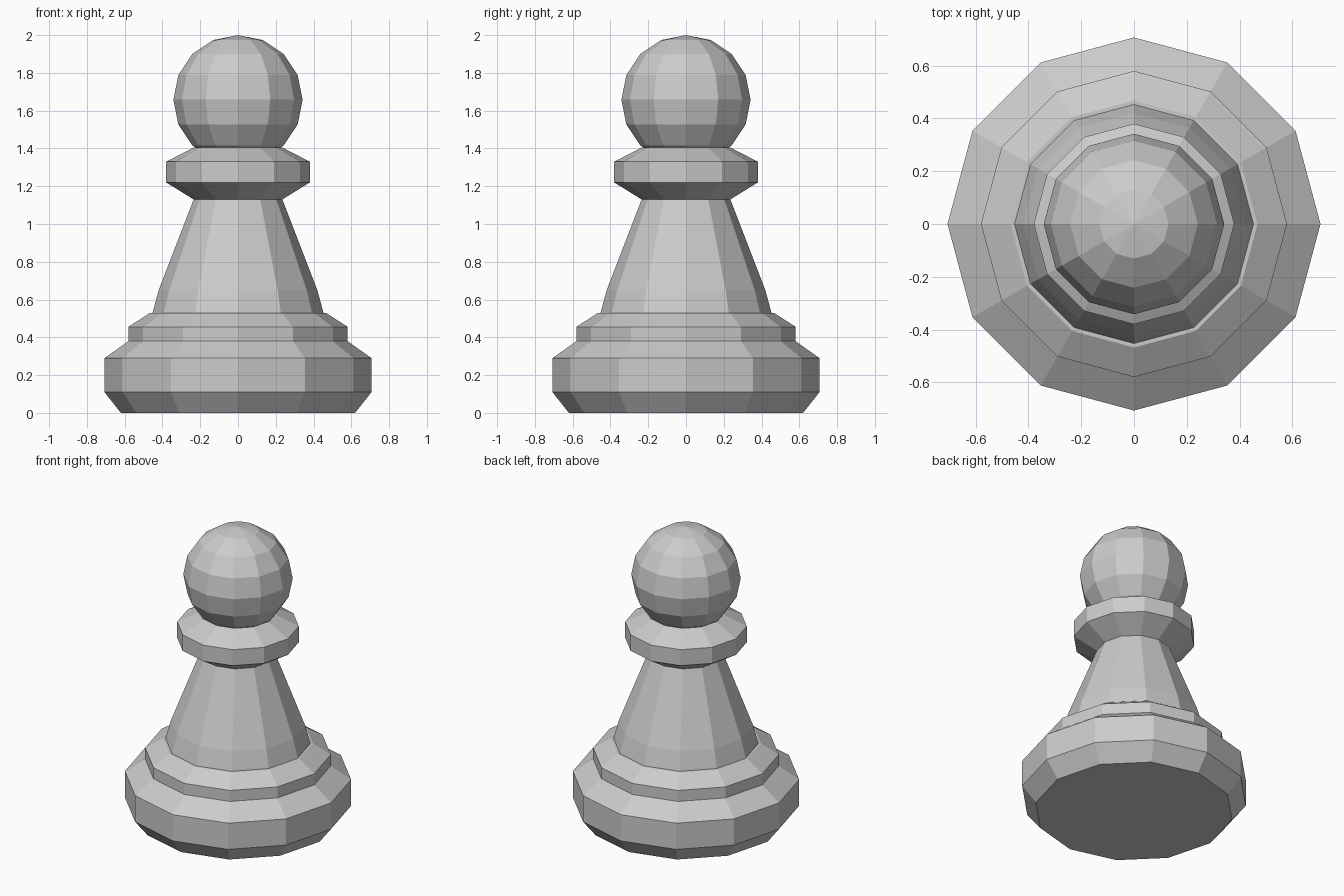
import bpy
import bmesh
from math import cos, sin, tau

if "Cube" in bpy.data.objects:
    bpy.data.objects.remove(bpy.data.objects["Cube"])

SIDES = 12


def lathe(name, profile):
    """Closed flat-shaded solid turned from (radius, height) points, bottom to top."""
    bm = bmesh.new()
    rings = [[bm.verts.new((r * cos(tau * i / SIDES), r * sin(tau * i / SIDES), z))
              for i in range(SIDES)] for r, z in profile]
    for low, high in zip(rings, rings[1:]):
        for i in range(SIDES):
            j = (i + 1) % SIDES
            bm.faces.new((low[i], low[j], high[j], high[i]))
    bm.faces.new(rings[0][::-1])
    bm.faces.new(rings[-1])
    mesh = bpy.data.meshes.new(name)
    bm.to_mesh(mesh)
    bm.free()
    obj = bpy.data.objects.new(name, mesh)
    bpy.context.collection.objects.link(obj)
    return obj


# Wide foot with a stepped rim
lathe("base", [(0.62, 0), (0.707, 0.11), (0.707, 0.29), (0.58, 0.38),
               (0.58, 0.456), (0.468, 0.528)])

# Tapering stem
lathe("stem", [(0.453, 0.528), (0.42, 0.65), (0.235, 1.13)])

# Bevelled ring under the head
lathe("collar", [(0.235, 1.13), (0.38, 1.22), (0.38, 1.33), (0.235, 1.405)])

# Faceted ball, sunk slightly into the collar
bpy.ops.mesh.primitive_uv_sphere_add(segments=SIDES, ring_count=8,
                                     radius=0.342, location=(0, 0, 1.658))
bpy.context.object.name = "head"
